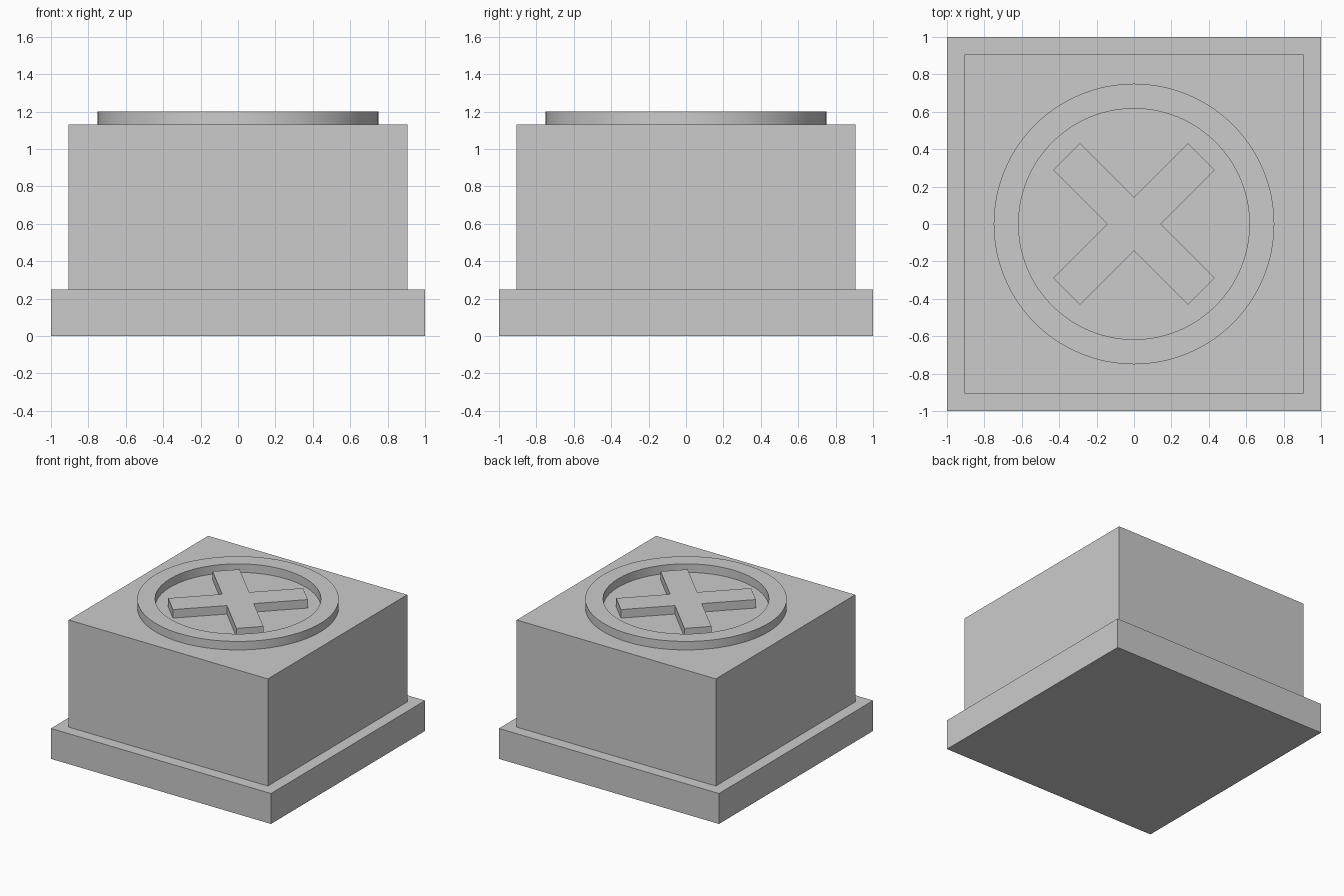
import bpy
import bmesh
import math

default_cube = bpy.data.objects.get("Cube")
if default_cube:
    bpy.data.objects.remove(default_cube, do_unlink=True)

# Single material
GREY = (0.6, 0.6, 0.6, 1.0)
grey = bpy.data.materials.new("light grey")
grey.use_nodes = True
grey.diffuse_color = GREY
for node in grey.node_tree.nodes:
    if node.type == "BSDF_PRINCIPLED":
        node.inputs["Base Color"].default_value = GREY

BASE_TOP, BODY_TOP, RELIEF_TOP = 0.25, 1.13, 1.2


def finish(name, bm):
    """Turn a bmesh into a named, coloured object."""
    bmesh.ops.recalc_face_normals(bm, faces=bm.faces)
    mesh = bpy.data.meshes.new(name)
    bm.to_mesh(mesh)
    bm.free()
    mesh.materials.append(grey)
    obj = bpy.data.objects.new(name, mesh)
    bpy.context.collection.objects.link(obj)
    return obj


def prism(name, outline, bottom, top):
    """Extrude a flat outline upwards into a closed solid."""
    bm = bmesh.new()
    face = bm.faces.new([bm.verts.new((x, y, bottom)) for x, y in outline])
    extruded = bmesh.ops.extrude_face_region(bm, geom=[face], use_keep_orig=True)
    moved = [v for v in extruded["geom"] if isinstance(v, bmesh.types.BMVert)]
    bmesh.ops.translate(bm, verts=moved, vec=(0, 0, top - bottom))
    return finish(name, bm)


def square(half):
    return [(-half, -half), (half, -half), (half, half), (-half, half)]


# Plinth and main block
prism("base_plinth", square(1.0), 0, BASE_TOP)
prism("main_block", square(0.905), BASE_TOP, BODY_TOP)

# Raised ring, a rectangular section spun around z
bm = bmesh.new()
section = [(0.617, BODY_TOP), (0.75, BODY_TOP), (0.75, RELIEF_TOP), (0.617, RELIEF_TOP)]
verts = [bm.verts.new((r, 0, z)) for r, z in section]
edges = [bm.edges.new((verts[i], verts[(i + 1) % 4])) for i in range(4)]
bmesh.ops.spin(bm, geom=verts + edges, cent=(0, 0, 0), axis=(0, 0, 1),
               angle=math.tau, steps=128, use_merge=True)
bmesh.ops.remove_doubles(bm, verts=bm.verts, dist=0.0001)
ring = finish("raised_ring", bm)
bpy.context.view_layer.objects.active = ring
ring.select_set(True)
bpy.ops.object.shade_smooth_by_angle(angle=math.radians(30))
ring.select_set(False)

# Diagonal cross: one arm outline repeated in four directions
HALF_WIDTH, REACH = 0.102, 0.51
arm = [(HALF_WIDTH, -HALF_WIDTH), (REACH, -HALF_WIDTH), (REACH, HALF_WIDTH)]
cross = []
for quarter in range(4):
    a = math.radians(45 + 90 * quarter)
    cross += [(x * math.cos(a) - y * math.sin(a), x * math.sin(a) + y * math.cos(a))
              for x, y in arm]
prism("raised_cross", cross, BODY_TOP, RELIEF_TOP)
